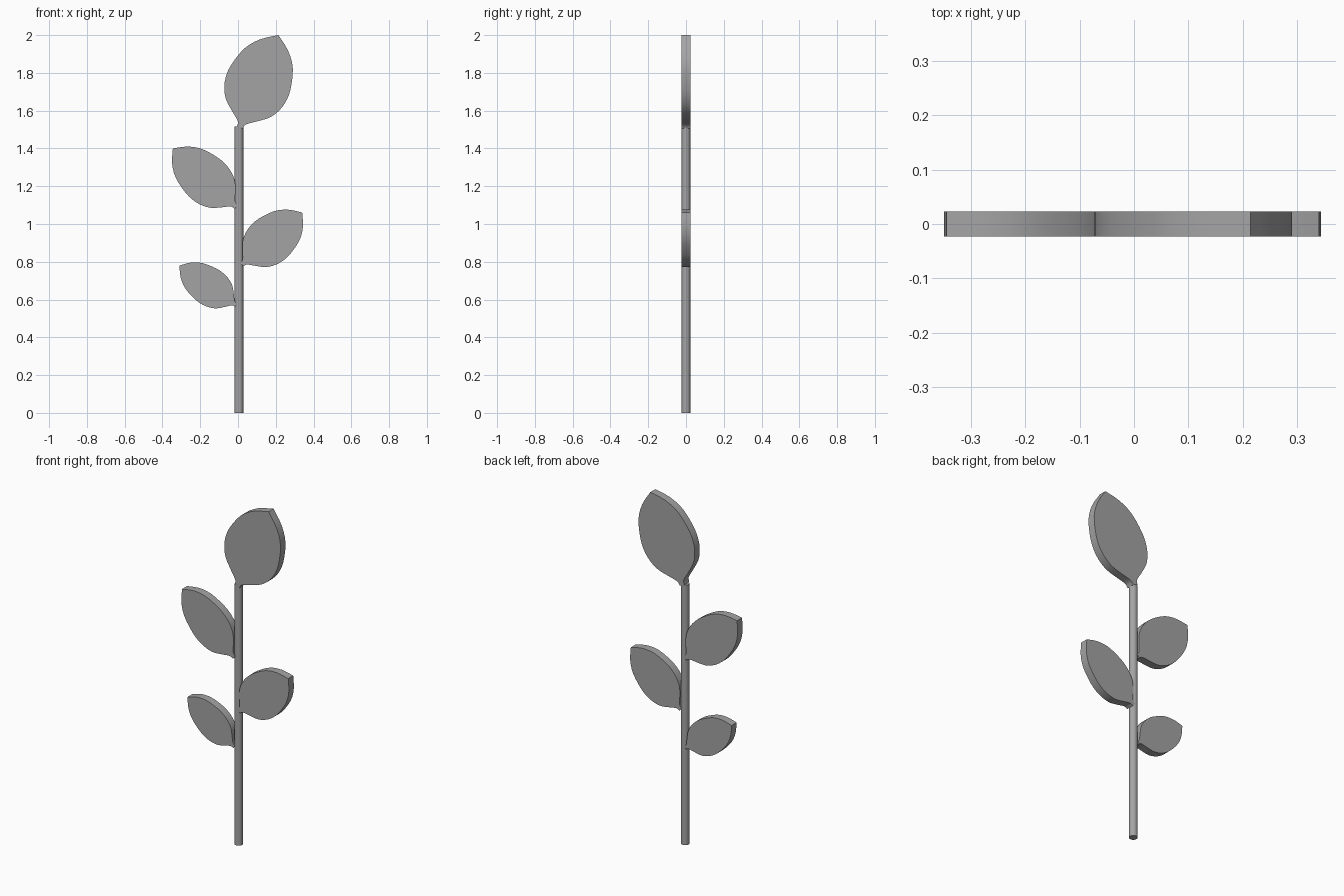
import bpy, bmesh, math
from mathutils import Vector

cube = bpy.data.objects.get("Cube")
if cube:
    bpy.data.objects.remove(cube, do_unlink=True)

grey = bpy.data.materials.new("plain grey")
grey.use_nodes = True
colour = (0.37, 0.37, 0.37, 1)
grey.diffuse_color = colour
grey.node_tree.nodes["Principled BSDF"].inputs["Base Color"].default_value = colour

HALF = 0.023  # half thickness of leaves and stem radius

# Half outline of a leaf: (distance along midrib, half width), both per unit length
PROFILE = [(0, 0.03), (0.05, 0.045), (0.12, 0.135), (0.2, 0.232), (0.29, 0.29),
           (0.4, 0.323), (0.54, 0.322), (0.745, 0.263), (0.89, 0.153), (1, 0)]


def smooth_path(pts, steps=3):
    """Catmull-Rom curve through the points."""
    p = [Vector(q) for q in pts]
    p = [2 * p[0] - p[1]] + p + [2 * p[-1] - p[-2]]
    out = []
    for a, b, c, d in zip(p, p[1:], p[2:], p[3:]):
        for i in range(steps):
            t = i / steps
            out.append(0.5 * (2 * b + (c - a) * t + (2 * a - 5 * b + 4 * c - d) * t * t
                              + (3 * b - a - 3 * c + d) * t ** 3))
    return out + [p[-2]]


def finish(bm, name):
    bmesh.ops.recalc_face_normals(bm, faces=bm.faces)
    mesh = bpy.data.meshes.new(name)
    bm.to_mesh(mesh)
    bm.free()
    mesh.materials.append(grey)
    obj = bpy.data.objects.new(name, mesh)
    bpy.context.collection.objects.link(obj)
    bpy.ops.object.select_all(action='DESELECT')
    obj.select_set(True)
    bpy.context.view_layer.objects.active = obj
    bpy.ops.object.shade_smooth_by_angle(angle=math.radians(35))


def leaf(name, base, tip, width):
    """Flat slab with a mirrored leaf outline running from base to tip in XZ."""
    base, axis = Vector(base), Vector(tip) - Vector(base)
    side = Vector((axis.y, -axis.x)) * width
    half = smooth_path(PROFILE)
    outline = [(t, w) for t, w in half] + [(t, -w) for t, w in reversed(half[:-1])]
    bm = bmesh.new()
    verts = []
    for t, w in outline:
        p = base + axis * t + side * w
        verts.append(bm.verts.new((p.x, -HALF, p.y)))
    face = bm.faces.new(verts)
    ext = bmesh.ops.extrude_face_region(bm, geom=[face], use_keep_orig=True)
    moved = [v for v in ext["geom"] if isinstance(v, bmesh.types.BMVert)]
    bmesh.ops.translate(bm, verts=moved, vec=(0, 2 * HALF, 0))
    finish(bm, name)


# Stem
bm = bmesh.new()
bmesh.ops.create_cone(bm, cap_ends=True, segments=16, radius1=HALF, radius2=HALF, depth=1.515)
bmesh.ops.translate(bm, verts=bm.verts, vec=(0.005, 0, 1.515 / 2))
finish(bm, "stem")

# Leaves: name, base (x, z), tip (x, z), relative width
for spec in [("top_leaf", (0.01, 1.512), (0.214, 2.0), 1.0),
             ("upper_right_leaf", (-0.01, 1.09), (-0.345, 1.40), 0.86),
             ("middle_left_leaf", (0.02, 0.785), (0.34, 1.061), 0.92),
             ("lower_right_leaf", (-0.01, 0.57), (-0.31, 0.78), 0.84)]:
    leaf(*spec)
